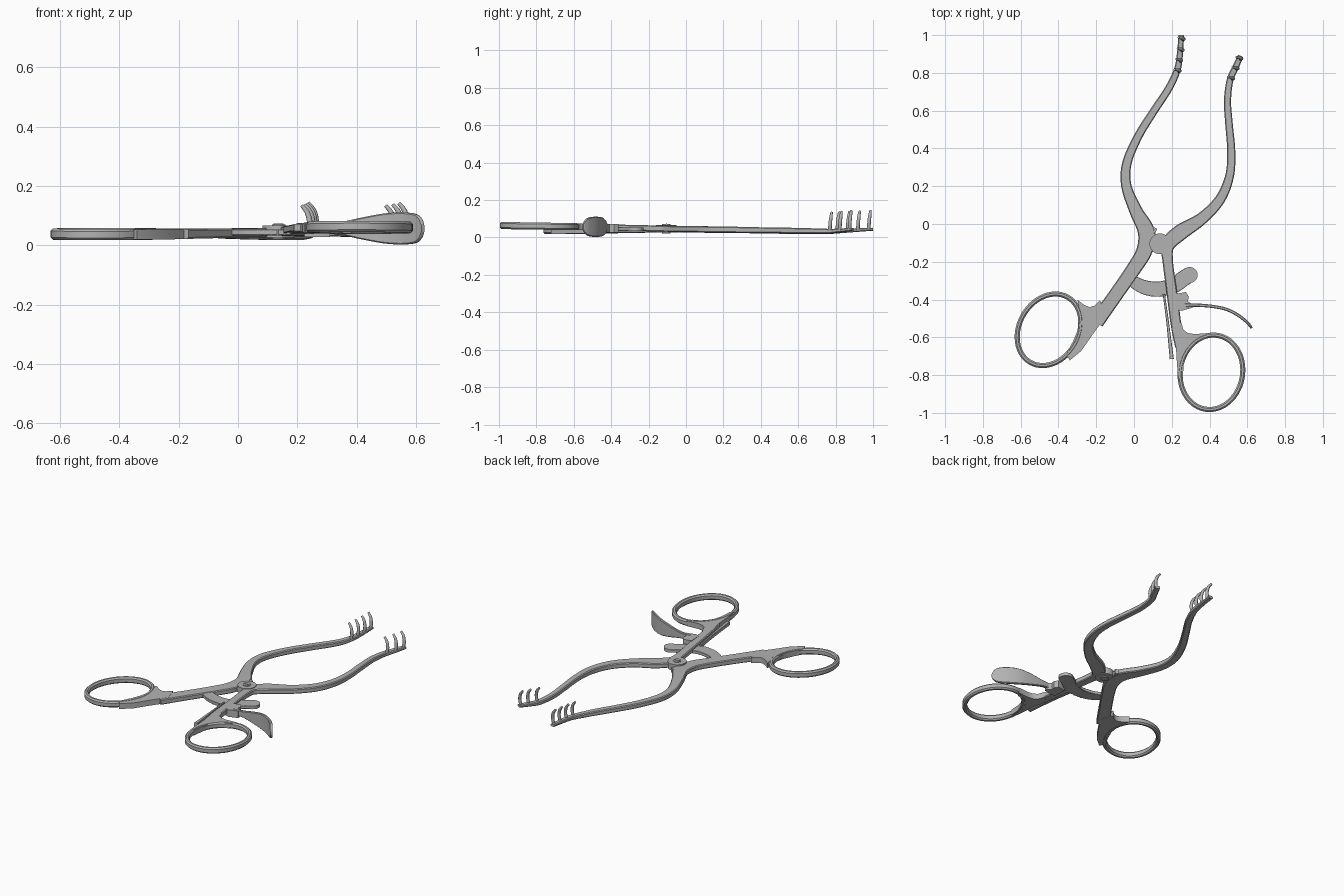
import bpy, bmesh, math
from mathutils import Vector

cube = bpy.data.objects.get("Cube")
if cube:
    bpy.data.objects.remove(cube)

steel = bpy.data.materials.new("brushed_steel")
steel.use_nodes = True
GREY = (0.45, 0.45, 0.45, 1)
steel.diffuse_color = GREY
steel.node_tree.nodes["Principled BSDF"].inputs["Base Color"].default_value = GREY


def height(table):
    """Centre height as a piecewise linear function of y."""
    def f(y):
        for (a, za), (b, zb) in zip(table, table[1:]):
            if y <= b:
                t = max(0, (y - a) / (b - a))
                return za + (zb - za) * t
        return table[-1][1]
    return f


left_z = height([(-0.77, 0.036), (-0.4, 0.04), (0, 0.043), (0.75, 0.031), (1, 0.044)])
right_z = height([(-1, 0.064), (-0.55, 0.057), (-0.1, 0.047), (0.5, 0.038), (0.78, 0.034), (0.9, 0.044)])


def finish(name, bm, angle=40):
    bmesh.ops.recalc_face_normals(bm, faces=bm.faces)
    me = bpy.data.meshes.new(name)
    bm.to_mesh(me)
    bm.free()
    me.materials.append(steel)
    ob = bpy.data.objects.new(name, me)
    bpy.context.collection.objects.link(ob)
    bpy.ops.object.select_all(action='DESELECT')
    ob.select_set(True)
    bpy.context.view_layer.objects.active = ob
    bpy.ops.object.shade_smooth_by_angle(angle=math.radians(angle))
    return ob


def smooth_path(pts, steps=7):
    """Catmull-Rom through points of any dimension."""
    p = [Vector(q) for q in pts]
    p = [p[0] * 2 - p[1]] + p + [p[-1] * 2 - p[-2]]
    out = []
    for a, b, c, d in zip(p, p[1:], p[2:], p[3:]):
        for i in range(steps):
            t = i / steps
            out.append(0.5 * (2 * b + (c - a) * t + (2 * a - 5 * b + 4 * c - d) * t * t
                              + (3 * b - a - 3 * c + d) * t ** 3))
    return out + [p[-2]]


def bar(name, path, zf, closed=False, chamfer=0.005):
    """Sweep a chamfered rectangle along (x, y, width, height) points."""
    bm = bmesh.new()
    n = len(path)
    rings = []
    for i, q in enumerate(path):
        if closed:
            a, b = path[i - 1], path[(i + 1) % n]
        else:
            a, b = path[max(i - 1, 0)], path[min(i + 1, n - 1)]
        side = Vector((a[1] - b[1], b[0] - a[0])).normalized()
        w, h = q[2] / 2, q[3] / 2
        c = min(chamfer, w * 0.6, h * 0.6)
        section = [(w, h - c), (w - c, h), (c - w, h), (-w, h - c),
                   (-w, c - h), (c - w, -h), (w - c, -h), (w, c - h)]
        z = zf(q[1])
        rings.append([bm.verts.new((q[0] + side.x * u, q[1] + side.y * u, z + v))
                      for u, v in section])
    for a, b in zip(rings, rings[1:] + rings[:1] if closed else rings[1:]):
        for k in range(8):
            bm.faces.new((a[k - 1], a[k], b[k], b[k - 1]))
    if not closed:
        bm.faces.new(rings[0])
        bm.faces.new(rings[-1])
    return finish(name, bm)


def plate(name, outline, thick, zf):
    """Extrude a flat outline that follows the arm height."""
    bm = bmesh.new()
    lo, hi = [[bm.verts.new((x, y, zf(y) + s * thick / 2)) for x, y in outline] for s in (-1, 1)]
    bm.faces.new(lo)
    bm.faces.new(hi)
    for k in range(len(outline)):
        bm.faces.new((lo[k - 1], lo[k], hi[k], hi[k - 1]))
    return finish(name, bm)


def disc(name, x, y, r, z0, z1):
    bm = bmesh.new()
    bmesh.ops.create_cone(bm, cap_ends=True, segments=32, radius1=r, radius2=r, depth=z1 - z0)
    bmesh.ops.translate(bm, verts=bm.verts, vec=(x, y, (z0 + z1) / 2))
    return finish(name, bm)


def finger_ring(name, cx, cy, a, b, tilt, zf):
    c, s = math.cos(math.radians(tilt)), math.sin(math.radians(tilt))
    path = []
    for i in range(56):
        t = i * math.tau / 56
        u, v = a * math.cos(t), b * math.sin(t)
        path.append((cx + u * c - v * s, cy + u * s + v * c, 0.027, 0.038))
    bar(name, path, zf, closed=True, chamfer=0.009)


def tooth(name, x, y, z):
    """Curved tapered prong."""
    cu = bpy.data.curves.new(name, 'CURVE')
    cu.dimensions = '3D'
    cu.bevel_depth = 0.01
    cu.bevel_resolution = 2
    cu.use_fill_caps = True
    sp = cu.splines.new('POLY')
    pts = smooth_path([(x + 0.008, y - 0.006, z, 1), (x + 0.013, y - 0.004, z + 0.04, 1),
                       (x + 0.005, y, z + 0.075, 0.9), (x - 0.014, y + 0.004, z + 0.1, 0.65)], 4)
    sp.points.add(len(pts) - 1)
    for p, q in zip(sp.points, pts):
        p.co = (q[0], q[1], q[2], 1)
        p.radius = q[3]
    ob = bpy.data.objects.new(name, cu)
    bpy.context.collection.objects.link(ob)
    cu.materials.append(steel)
    bpy.ops.object.select_all(action='DESELECT')
    ob.select_set(True)
    bpy.context.view_layer.objects.active = ob
    bpy.ops.object.convert(target='MESH')
    bpy.ops.object.shade_smooth_by_angle(angle=math.radians(50))


# Left arm: handle, curved blade, finger ring and web
bar("left_arm", smooth_path([
    (-0.2, -0.52, 0.08, 0.034), (-0.1, -0.38, 0.076, 0.032), (0.0, -0.235, 0.078, 0.032),
    (0.055, -0.14, 0.085, 0.032), (0.065, -0.04, 0.09, 0.032), (0.01, 0.07, 0.07, 0.032),
    (-0.04, 0.2, 0.055, 0.032), (-0.038, 0.32, 0.05, 0.03), (0.02, 0.46, 0.045, 0.03),
    (0.1, 0.59, 0.042, 0.03), (0.185, 0.72, 0.04, 0.028), (0.23, 0.82, 0.036, 0.024),
    (0.244, 0.91, 0.032, 0.02), (0.25, 1.0, 0.03, 0.016)]), left_z)
finger_ring("left_finger_ring", -0.45, -0.56, 0.199, 0.157, 60, left_z)
plate("left_ring_web", [
    (-0.18, -0.405), (-0.21, -0.433), (-0.235, -0.44), (-0.265, -0.428), (-0.3, -0.4),
    (-0.29, -0.45), (-0.286, -0.5), (-0.297, -0.56), (-0.322, -0.62), (-0.36, -0.69),
    (-0.34, -0.722), (-0.28, -0.673), (-0.215, -0.58), (-0.15, -0.49)], 0.035, left_z)
plate("left_joint_lug", [(0.07, 0.0), (0.123, -0.025), (0.11, -0.055), (0.14, -0.075),
                         (0.14, -0.16), (0.09, -0.145), (0.05, -0.1)], 0.03, left_z)

# Right arm: handle, curved blade, finger ring and web
bar("right_arm", smooth_path([
    (0.24, -0.65, 0.045, 0.034), (0.222, -0.53, 0.056, 0.034), (0.2, -0.36, 0.056, 0.032),
    (0.178, -0.19, 0.056, 0.032), (0.18, -0.11, 0.075, 0.032), (0.245, -0.045, 0.085, 0.032),
    (0.36, 0.03, 0.065, 0.032), (0.455, 0.13, 0.055, 0.032), (0.505, 0.25, 0.047, 0.032),
    (0.515, 0.38, 0.043, 0.03), (0.503, 0.53, 0.04, 0.03), (0.495, 0.65, 0.038, 0.028),
    (0.508, 0.76, 0.036, 0.024), (0.538, 0.83, 0.034, 0.02), (0.565, 0.89, 0.03, 0.016)]), right_z)
finger_ring("right_finger_ring", 0.41, -0.785, 0.198, 0.165, 80, right_z)
plate("right_ring_web", [
    (0.25, -0.52), (0.262, -0.56), (0.285, -0.577), (0.32, -0.583), (0.4, -0.577),
    (0.38, -0.606), (0.32, -0.63), (0.28, -0.68), (0.264, -0.74), (0.258, -0.81),
    (0.237, -0.83), (0.228, -0.75), (0.222, -0.65), (0.2, -0.55)], 0.035, right_z)

# Spreading teeth at the tips
for i, (x, y) in enumerate([(0.229, 0.815), (0.238, 0.87), (0.245, 0.925), (0.25, 0.983)]):
    tooth("left_tooth_%d" % (i + 1), x, y, left_z(y))
for i, (x, y) in enumerate([(0.512, 0.775), (0.536, 0.828), (0.556, 0.88)]):
    tooth("right_tooth_%d" % (i + 1), x, y, right_z(y))

# Pivot joint with slotted screw
disc("pivot_disc", 0.137, -0.105, 0.055, 0.027, 0.067)
disc("pivot_screw", 0.137, -0.105, 0.023, 0.022, 0.071)
plate("screw_slot", [(0.12, -0.108), (0.154, -0.108), (0.154, -0.102), (0.12, -0.102)],
      0.004, lambda y: 0.0715)

# Ratchet arc with rounded end and notched outer edge
flat = lambda y: 0.044
arc = smooth_path([(-0.02, -0.295, 0.06, 0.02), (0.05, -0.333, 0.075, 0.02),
                   (0.13, -0.345, 0.08, 0.02), (0.21, -0.325, 0.082, 0.02),
                   (0.26, -0.29, 0.084, 0.02), (0.295, -0.268, 0.084, 0.02)])
bar("ratchet_arc", arc, flat, chamfer=0.002)
disc("ratchet_end", 0.295, -0.27, 0.042, 0.034, 0.054)
for i, q in enumerate(arc[2:23:2]):
    x, y = q[0], q[1] - q[2] / 2
    plate("ratchet_notch_%d" % (i + 1), [(x - 0.006, y + 0.006), (x + 0.006, y + 0.006),
                                         (x + 0.006, y - 0.003)], 0.02, flat)

# Release lever: leaf spring, hinge block and thumb paddle
bar("leaf_spring", smooth_path([(0.158, -0.37, 0.012, 0.022), (0.178, -0.52, 0.014, 0.022),
                                (0.2, -0.715, 0.022, 0.024)]), right_z, chamfer=0.002)
plate("lever_hinge", [(0.22, -0.37), (0.275, -0.36), (0.29, -0.385), (0.285, -0.41),
                      (0.31, -0.425), (0.31, -0.443), (0.25, -0.46), (0.225, -0.45)],
      0.045, lambda y: 0.05)
bar("thumb_paddle", smooth_path([
    (0.27, -0.43, 0.02, 0.035), (0.34, -0.43, 0.018, 0.042), (0.42, -0.437, 0.017, 0.075),
    (0.49, -0.452, 0.017, 0.1), (0.55, -0.482, 0.017, 0.108), (0.595, -0.517, 0.016, 0.1),
    (0.614, -0.538, 0.015, 0.075), (0.623, -0.552, 0.012, 0.03)]), lambda y: 0.057, chamfer=0.004)
